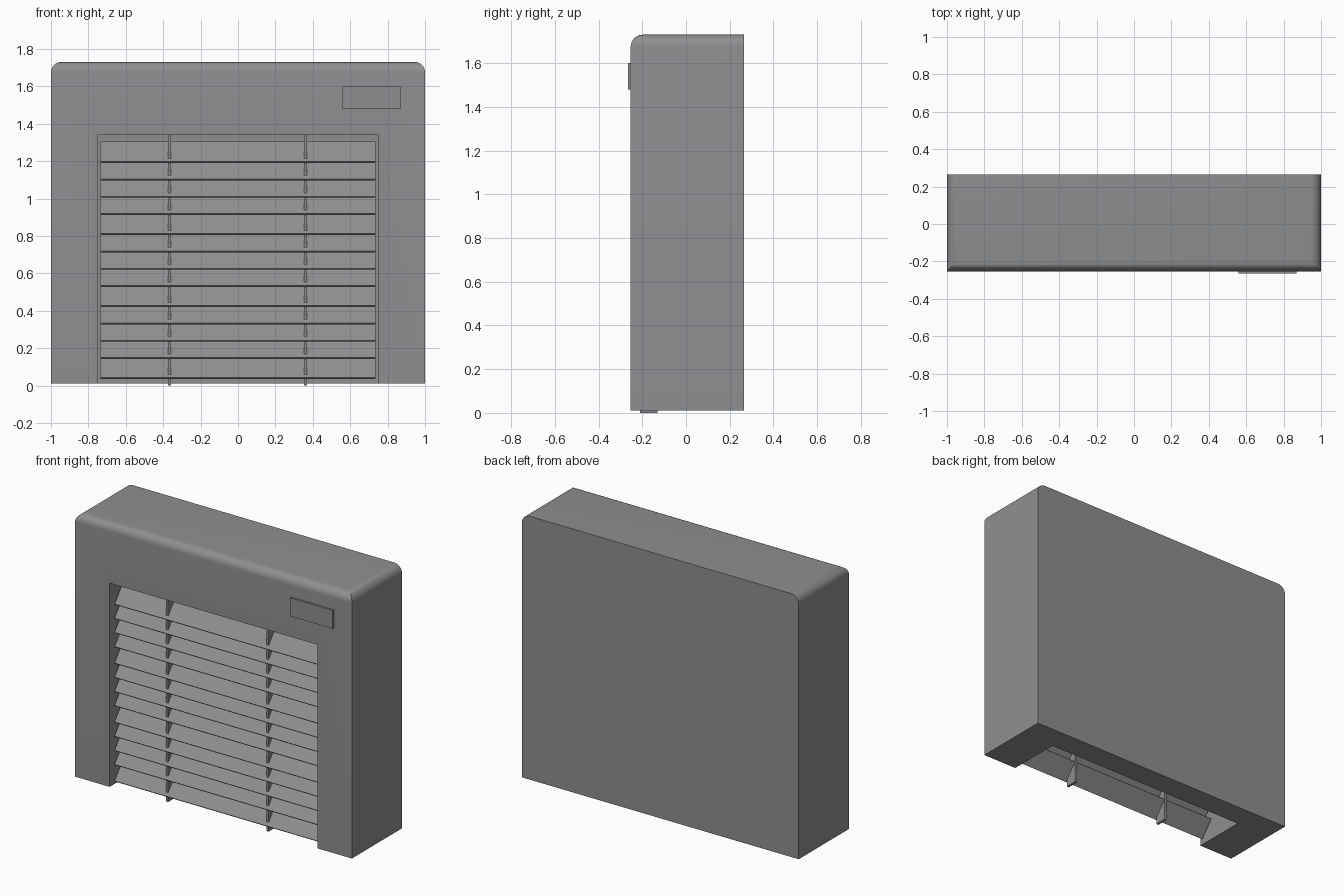
import bpy, bmesh

if "Cube" in bpy.data.objects:
    bpy.data.objects.remove(bpy.data.objects["Cube"])

grey = bpy.data.materials.new("mid_grey")
grey.diffuse_color = (0.27, 0.275, 0.28, 1)
grey.use_nodes = True
grey.node_tree.nodes["Principled BSDF"].inputs["Base Color"].default_value = grey.diffuse_color


def add_object(name, bm):
    bmesh.ops.recalc_face_normals(bm, faces=bm.faces[:])
    mesh = bpy.data.meshes.new(name)
    bm.to_mesh(mesh)
    bm.free()
    ob = bpy.data.objects.new(name, mesh)
    bpy.context.collection.objects.link(ob)
    mesh.materials.append(grey)
    return ob


def box_bm(x, y, z):
    bm = bmesh.new()
    bmesh.ops.create_cube(bm, size=1)
    for v in bm.verts:
        for k, (lo, hi) in enumerate((x, y, z)):
            v.co[k] = hi if v.co[k] > 0 else lo
    return bm


# Housing: round the top front edge and both top side edges
FRONT, BACK, TOP, BASE = -0.253, 0.265, 1.73, 0.01
bm = box_bm((-1, 1), (FRONT, BACK), (BASE, TOP))
edges = []
for e in bm.edges:
    a, b = (v.co for v in e.verts)
    if min(a.z, b.z) > 1.7 and not (a.y > 0 and b.y > 0):
        edges.append(e)
bmesh.ops.bevel(bm, geom=edges, offset=0.055, segments=8, profile=0.5,
                affect='EDGES')
housing = add_object("housing", bm)

# Recess open at the front and the bottom
cutter = add_object("recess_cutter",
                    box_bm((-0.75, 0.75), (-0.5, 0.107), (-0.3, 1.34)))
cutter.hide_render = True
cutter.hide_viewport = False
mod = housing.modifiers.new("recess", 'BOOLEAN')
mod.operation = 'DIFFERENCE'
mod.solver = 'EXACT'
mod.object = cutter
bpy.context.view_layer.objects.active = housing
housing.select_set(True)
bpy.ops.object.modifier_apply(modifier=mod.name)
bpy.data.objects.remove(cutter)
bpy.ops.object.shade_smooth_by_angle(angle=0.6)

# Louvre slats sloping down towards the front
bm = bmesh.new()
for i in range(13):
    z = 1.19 - 0.0925 * i - 0.015 * (i // 4)
    profile = [(-0.225, z + 0.007), (-0.218, z),
               (-0.130, z + 0.107), (-0.137, z + 0.114)]
    left = [bm.verts.new((-0.735, y, h)) for y, h in profile]
    right = [bm.verts.new((0.735, y, h)) for y, h in profile]
    bm.faces.new(left)
    bm.faces.new(right[::-1])
    for k in range(4):
        n = (k + 1) % 4
        bm.faces.new((left[k], left[n], right[n], right[k]))
add_object("louvre_slats", bm)

# Vertical ribs holding the slats
for name, x in (("left_rib", -0.365), ("right_rib", 0.36)):
    add_object(name, box_bm((x - 0.008, x + 0.008), (-0.21, -0.13), (0, 1.34)))

# Small raised plate on the upper right
add_object("front_plate", box_bm((0.56, 0.87), (-0.265, -0.25), (1.48, 1.6)))
